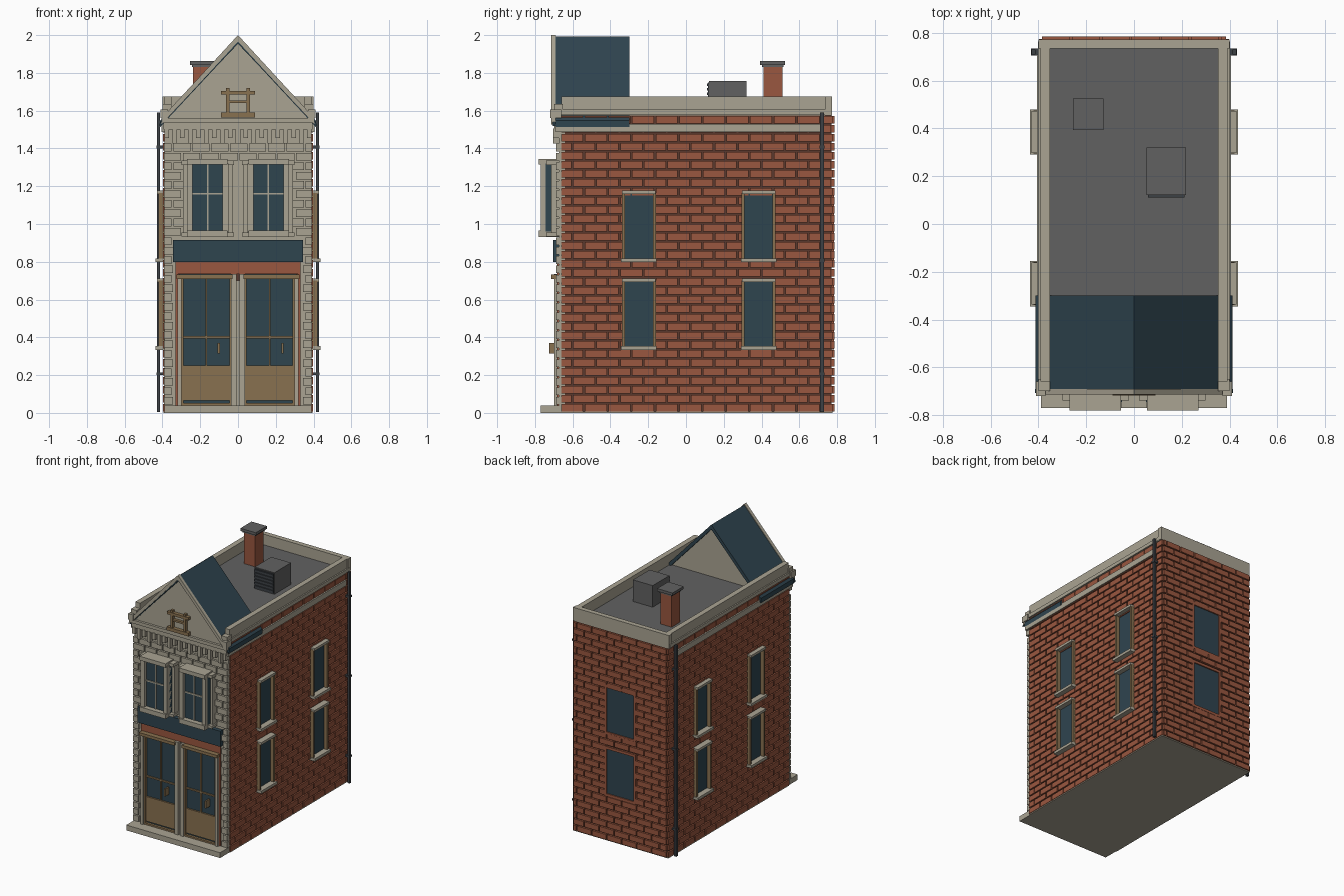
import bpy, bmesh

cube = bpy.data.objects.get("Cube")
if cube:
    bpy.data.objects.remove(cube, do_unlink=True)


def material(name, r, g, b):
    m = bpy.data.materials.new(name)
    m.use_nodes = True
    m.diffuse_color = (r, g, b, 1)
    node = next(n for n in m.node_tree.nodes if n.type == 'BSDF_PRINCIPLED')
    node.inputs["Base Color"].default_value = (r, g, b, 1)
    node.inputs["Roughness"].default_value = 0.8
    return m


BRICK = material("red brick", 0.32, 0.095, 0.05)
MORTAR = material("dark mortar", 0.10, 0.04, 0.026)
STONE = material("pale stone", 0.40, 0.37, 0.29)
GLASS = material("teal glass", 0.028, 0.058, 0.078)
WOOD = material("tan wood", 0.25, 0.165, 0.08)
GREY = material("roof grey", 0.12, 0.12, 0.12)
IRON = material("dark iron", 0.045, 0.052, 0.06)


def finish(name, bm, mat):
    bmesh.ops.recalc_face_normals(bm, faces=bm.faces)
    me = bpy.data.meshes.new(name)
    bm.to_mesh(me)
    bm.free()
    me.materials.append(mat)
    ob = bpy.data.objects.new(name, me)
    bpy.context.collection.objects.link(ob)
    return ob


def boxes(name, mat, items):
    """One object from boxes given as (x0, x1, y0, y1, z0, z1)."""
    bm = bmesh.new()
    for x0, x1, y0, y1, z0, z1 in items:
        vs = bmesh.ops.create_cube(bm, size=1)["verts"]
        bmesh.ops.scale(bm, vec=(abs(x1 - x0), y1 - y0, z1 - z0), verts=vs)
        bmesh.ops.translate(bm, vec=((x0 + x1) / 2, (y0 + y1) / 2, (z0 + z1) / 2), verts=vs)
    return finish(name, bm, mat)


def both(items):
    """Add the mirror image across x = 0."""
    return items + [(-b[1], -b[0]) + tuple(b[2:]) for b in items]


def prism(name, mat, profile, y0, y1):
    """Extrude an (x, z) outline along y."""
    bm = bmesh.new()
    face = bm.faces.new([bm.verts.new((x, y0, z)) for x, z in profile])
    ext = bmesh.ops.extrude_face_region(bm, geom=[face])["geom"]
    moved = [v for v in ext if isinstance(v, bmesh.types.BMVert)]
    bmesh.ops.translate(bm, vec=(0, y1 - y0, 0), verts=moved)
    return finish(name, bm, mat)


def chevron(top, xe, ze, t):
    return [(0, top), (xe, ze), (xe, ze - t), (0, top - t), (-xe, ze - t), (-xe, ze)]


def courses(u0, u1, z0, z1, length, pitch, gap, holes):
    """Running-bond blocks (a, b, low, high) that leave the holes free."""
    out = []
    n = round((z1 - z0) / pitch)
    pitch = (z1 - z0) / n
    for r in range(n):
        low = z0 + r * pitch
        mid = low + pitch / 2
        spans, start = [], u0
        for a, b, h0, h1 in sorted(holes):
            if h0 < mid < h1:
                spans.append((start, a))
                start = b
        spans.append((start, u1))
        for s, e in spans:
            u = u0 - (r % 2) * length / 2
            while u < e:
                a, b = max(u, s), min(u + length - gap, e)
                if b - a > 0.012:
                    out.append((a, b, low + gap / 2, low + pitch - gap / 2))
                u += length
    return out


# Body, floor and flat roof
boxes("wall_core", MORTAR, [(-.385, .385, -.655, .77, .006, 1.575)])
boxes("floor_plate", STONE, [(-.395, .395, -.66, .775, 0, .008)])
boxes("flat_roof", GREY, [(-.36, .36, -.64, .75, 1.56, 1.595)])

# Brick side and back walls
LEVELS = [(.345, .70), (.81, 1.165)]
WIN_Y = [-.25, .385]
side_holes = [(c - .085, c + .085, a, b) for c in WIN_Y for a, b in LEVELS]
side = courses(-.66, .775, .004, 1.575, .125, .0475, .009, side_holes)
boxes("side_bricks", BRICK, both([(.38, .398, a, b, l, h) for a, b, l, h in side]))
back_holes = [(-.125, .125, a, b) for a, b in LEVELS]
back = courses(-.385, .385, .004, 1.575, .125, .0475, .009, back_holes)
boxes("back_bricks", BRICK, [(a, b, .765, .785, l, h) for a, b, l, h in back])

# Back windows
boxes("back_glass", GLASS, [(-.115, .115, .765, .776, a + .01, b - .01) for a, b in LEVELS])
jambs = []
for a, b in LEVELS:
    jambs += both([(.112, .13, .765, .784, a, b)])
    jambs += [(-.13, .13, .765, .784, a - .01, a + .01), (-.13, .13, .765, .784, b - .01, b + .01)]
boxes("back_window_reveals", BRICK, jambs)

# Side windows
glass, casing, sills = [], [], []
for c in WIN_Y:
    for a, b in LEVELS:
        glass.append((.38, .392, c - .08, c + .08, a, b))
        for s in (-1, 1):
            casing.append((.38, .42, c + s * .082 - .008, c + s * .082 + .008, a, b))
        sills.append((.38, .436, c - .095, c + .095, a - .012, a + .008))
        sills.append((.38, .43, c - .088, c + .088, b - .006, b + .012))
boxes("side_glass", GLASS, both(glass))
boxes("side_window_casings", WOOD, both(casing))
boxes("side_window_sills", STONE, both(sills))

# Parapet, ledges and side bands
boxes("parapet", STONE, both([(.352, .392, -.66, .765, 1.575, 1.675), (.352, .402, -.70, .765, 1.578, 1.605)])
      + [(-.40, .40, .735, .772, 1.575, 1.675)])
boxes("side_bands", STONE, both([(.38, .406, -.69, .71, 1.488, 1.53)]))
boxes("parapet_end_blocks", STONE, both([(.352, .40, -.70, -.65, 1.60, 1.635), (.37, .41, -.72, -.66, 1.56, 1.605)]))

# Drain pipes with brackets
boxes("drain_pipes", IRON, both([(.412, .43, .71, .73, .005, 1.59)]
      + [(.39, .432, .706, .734, z, z + .015) for z in (.2, .8, 1.4)]))

# Front stone wall
boxes("front_wall", STONE, both([(.325, .39, -.672, -.64, .01, 1.56)])
      + [(-.33, .33, -.672, -.64, .795, 1.56)])
holes = [(-.345, .345, 0, .92), (-.29, .29, .93, 1.335)]
front = courses(-.392, .392, .04, 1.43, .10, .05, .009, holes)
boxes("front_stones", STONE, [(a, b, -.688, -.66, l, h) for a, b, l, h in front])
boxes("front_step", STONE, [(-.39, .39, -.77, -.655, 0, .04)])

# Cornice and corbels
corbels = []
for i in range(19):
    x = -.378 + i * .042
    corbels.append((x - .012, x + .012, -.703, -.66, 1.455 - (i % 2) * .03, 1.505))
boxes("corbels", STONE, corbels)
boxes("cornice", STONE, [(-.395, .395, -.70, -.65, 1.50, 1.535), (-.40, .40, -.708, -.65, 1.535, 1.56)])

# Front gable roof
prism("gable_body", STONE, [(-.385, 1.55), (.385, 1.55), (0, 1.965)], -.69, -.315)
prism("gable_roof", GLASS, chevron(1.992, .412, 1.548, .035), -.692, -.30)
prism("gable_rake", STONE, chevron(2.0, .405, 1.56, .034), -.715, -.69)
prism("gable_under_trim", GLASS, chevron(1.966, .415, 1.53, .012), -.708, -.69)

# Gable wood ornament
boxes("gable_ornament", WOOD, both([(.045, .063, -.712, -.685, 1.59, 1.72)])
      + [(-.09, .09, -.718, -.685, 1.565, 1.59), (-.09, .09, -.716, -.685, 1.685, 1.705),
         (-.055, .055, -.71, -.685, 1.64, 1.655)])

# Bay windows
boxes("bay_glass", GLASS, both([(.05, .27, -.745, -.66, .96, 1.32)]))
boxes("bay_trim", STONE, both([
    (.02, .30, -.74, -.66, 1.312, 1.335), (.055, .27, -.782, -.66, 1.315, 1.345),
    (.02, .30, -.74, -.66, .935, .955), (.055, .27, -.782, -.66, .93, .965),
    (.05, .082, -.77, -.70, .96, 1.32), (.24, .27, -.77, -.70, .96, 1.32),
    (.026, .05, -.715, -.66, .95, 1.32), (.27, .29, -.715, -.66, .95, 1.32),
    (.155, .164, -.752, -.74, .96, 1.32), (.08, .24, -.752, -.74, 1.155, 1.165)]))

# Shop front
boxes("sign_board", GLASS, [(-.345, .345, -.703, -.66, .798, .915)])
boxes("door_surround", BRICK, [(-.33, .33, -.682, -.65, .735, .798)] + both([(.318, .33, -.682, -.65, .04, .74)]))
boxes("door_glass", GLASS, both([(.035, .31, -.672, -.645, .04, .735)]))
boxes("pilasters", STONE, both([(.008, .036, -.70, -.65, .04, .735), (.30, .32, -.70, -.65, .04, .72)])
      + [(-.01, .01, -.68, -.65, .04, .70)])
boxes("door_frames", WOOD, both([
    (.03, .325, -.714, -.65, .71, .732), (.036, .046, -.69, -.65, .045, .71),
    (.288, .302, -.69, -.65, .045, .71), (.046, .29, -.684, -.65, .065, .25),
    (.163, .173, -.682, -.65, .25, .71), (.046, .29, -.682, -.65, .395, .406),
    (.036, .302, -.69, -.65, .04, .052)]))
boxes("door_handles", WOOD, [(x, x + .012, -.725, -.68, .315, .37) for x in (-.108, .23)])

# Chimney and rooftop unit
boxes("chimney", BRICK, [(-.237, -.145, .41, .51, 1.58, 1.845)])
boxes("chimney_cap", GREY, [(-.255, -.127, .393, .525, 1.842, 1.862), (-.243, -.138, .403, .517, 1.83, 1.842)])
boxes("rooftop_unit", GREY, [(.053, .217, .122, .32, 1.58, 1.757)])
boxes("unit_louvers", IRON, [(.058, .212, .11, .125, 1.61 + i * .024, 1.625 + i * .024) for i in range(6)])
boxes("unit_grille", IRON, [(.058, .212, .117, .125, 1.60, 1.75)])
